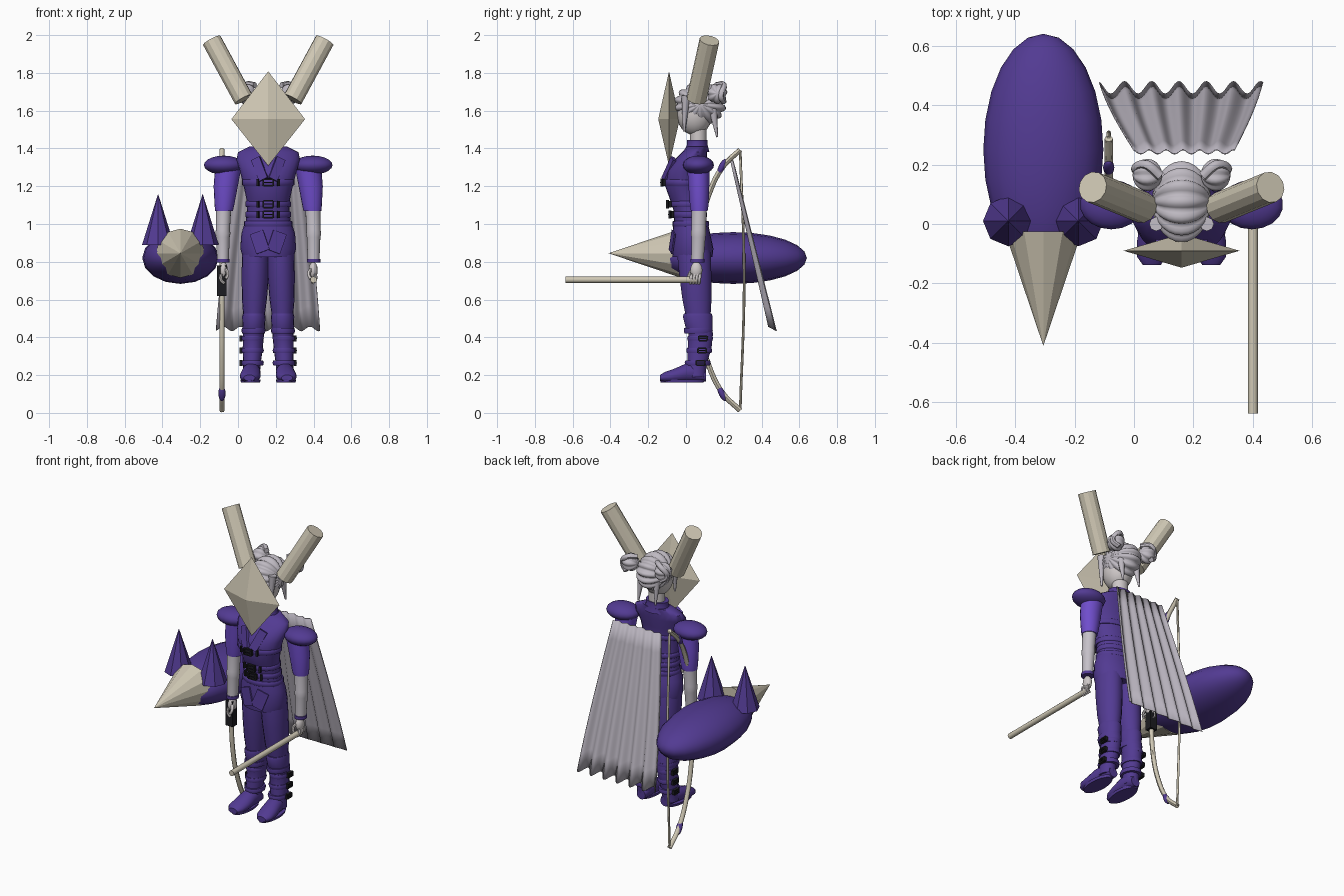
import bpy, math
from mathutils import Vector, Matrix

if "Cube" in bpy.data.objects:
    bpy.data.objects.remove(bpy.data.objects["Cube"])

CX = 0.16  # middle of the figure


def material(name, r, g, b):
    m = bpy.data.materials.new(name)
    m.use_nodes = True
    m.diffuse_color = (r, g, b, 1)
    m.node_tree.nodes["Principled BSDF"].inputs["Base Color"].default_value = (r, g, b, 1)
    return m


PURPLE = material("deep_purple", 0.085, 0.043, 0.29)
VIOLET = material("bright_violet", 0.16, 0.075, 0.60)
BEIGE = material("bone_beige", 0.63, 0.58, 0.46)
HAIR = material("silver_hair", 0.52, 0.49, 0.54)
CLOTH = material("cape_grey", 0.47, 0.44, 0.50)
SLEEVE = material("pale_sleeve", 0.56, 0.53, 0.58)
SKIN = material("pale_skin", 0.62, 0.58, 0.58)
BLACK = material("black_leather", 0.012, 0.012, 0.015)


def finish(ob, name, mat, angle=45):
    ob.name = name
    ob.data.materials.clear()
    ob.data.materials.append(mat)
    bpy.ops.object.select_all(action='DESELECT')
    ob.select_set(True)
    bpy.context.view_layer.objects.active = ob
    if angle:
        bpy.ops.object.shade_smooth_by_angle(angle=math.radians(angle))
    return ob


def mesh(name, verts, faces, mat, angle=45):
    me = bpy.data.meshes.new(name)
    me.from_pydata(verts, [], faces)
    ob = bpy.data.objects.new(name, me)
    bpy.context.collection.objects.link(ob)
    return finish(ob, name, mat, angle)


def loft(name, rings, mat, axis='Z', n=18, angle=45):
    """Rings are (position, centre x, other centre, radius x, other radius)."""
    verts, faces = [], []
    for p, cx, co, rx, ro in rings:
        for i in range(n):
            a = 2 * math.pi * i / n
            u, w = cx + rx * math.cos(a), co + ro * math.sin(a)
            verts.append((u, w, p) if axis == 'Z' else (u, p, w))
    for k in range(len(rings) - 1):
        for i in range(n):
            j = (i + 1) % n
            faces.append((k*n + i, k*n + j, k*n + n + j, k*n + n + i))
    faces += [tuple(reversed(range(n))), tuple(range(len(verts) - n, len(verts)))]
    ob = mesh(name, verts, faces, mat, angle)
    bpy.ops.object.mode_set(mode='EDIT')
    bpy.ops.mesh.select_all(action='SELECT')
    bpy.ops.mesh.normals_make_consistent(inside=False)
    bpy.ops.object.mode_set(mode='OBJECT')
    return ob


def ball(name, loc, size, mat, seg=16, rings=10, rot=(0, 0, 0)):
    bpy.ops.mesh.primitive_uv_sphere_add(segments=seg, ring_count=rings, location=loc, rotation=rot)
    bpy.context.object.scale = size
    return finish(bpy.context.object, name, mat)


def box(name, loc, size, mat, rot=(0, 0, 0)):
    bpy.ops.mesh.primitive_cube_add(size=1, location=loc, rotation=rot)
    bpy.context.object.scale = size
    return finish(bpy.context.object, name, mat, 0)


def rod(name, a, b, r1, r2, mat, n=12, angle=45):
    a, b = Vector(a), Vector(b)
    bpy.ops.mesh.primitive_cone_add(vertices=n, radius1=r1, radius2=r2, depth=(b - a).length,
                                    location=(a + b) / 2, rotation=(b - a).to_track_quat('Z', 'Y').to_euler())
    return finish(bpy.context.object, name, mat, angle)


def tube(name, pts, r, mat):
    cu = bpy.data.curves.new(name, 'CURVE')
    cu.dimensions, cu.bevel_depth, cu.bevel_resolution = '3D', r, 2
    cu.resolution_u, cu.use_fill_caps = 5, True
    sp = cu.splines.new('BEZIER')
    sp.bezier_points.add(len(pts) - 1)
    for bp, p in zip(sp.bezier_points, pts):
        bp.co, bp.handle_left_type, bp.handle_right_type = p, 'AUTO', 'AUTO'
    ob = bpy.data.objects.new(name, cu)
    bpy.context.collection.objects.link(ob)
    bpy.ops.object.select_all(action='DESELECT')
    ob.select_set(True)
    bpy.context.view_layer.objects.active = ob
    bpy.ops.object.convert(target='MESH')
    return finish(bpy.context.object, name, mat)


def ridged_ball(name, loc, size, mat, ridges, depth, seg=60, rings=14):
    """Sphere with its poles along x and raised locks running between them."""
    ob = ball(name, loc, size, mat, seg, rings, (0, math.pi / 2, 0))
    for v in ob.data.vertices:
        a = math.atan2(v.co.y, v.co.x)
        v.co *= 1 - depth * (1 - abs(math.cos(a * ridges / 2))) * math.hypot(v.co.x, v.co.y)
    return ob


def buckle(name, loc, w, h, rot=(0, 0, 0)):
    M = Matrix.Translation(loc) @ Matrix.Rotation(rot[2], 4, 'Z')
    for s in (-1, 1):
        box(name + "_bar", M @ Vector((s*w, 0, 0)), (0.009, 0.016, 2*h), BLACK, rot)
        box(name + "_rail", M @ Vector((0, 0, s*h)), (2*w, 0.016, 0.008), BLACK, rot)
    box(name + "_pin", loc, (2*w, 0.018, 0.006), BLACK, rot)


# Jacket, skirt, collar and neck
loft("jacket", [(z, CX, cy, rx, ry) for z, cy, rx, ry in (
    (0.90, .03, .130, .095), (0.98, .025, .125, .09), (1.06, .02, .112, .082), (1.13, .005, .115, .09),
    (1.20, -.01, .130, .10), (1.28, -.005, .150, .10), (1.34, .025, .168, .085), (1.38, .045, .160, .065),
    (1.41, .06, .10, .055))], PURPLE, n=24)
loft("jacket_skirt", [(0.825, CX, .035, .135, .105), (0.87, CX, .035, .148, .11),
                      (0.95, CX, .028, .142, .10), (1.0, CX, .025, .126, .092)], PURPLE, n=24)
loft("collar", [(1.38, CX, .055, .085, .07), (1.42, CX, .06, .07, .055), (1.445, CX, .06, .072, .055)], PURPLE)
loft("neck", [(1.40, CX, .065, .05, .045), (1.55, CX, .065, .048, .045)], SKIN)
for z, rx, cy, ry in ((1.0, .129, .025, .096), (1.05, .12, .02, .09), (1.105, .12, .01, .092), (1.22, .14, -.01, .106)):
    loft("body_strap", [(z - .016, CX, cy, rx - .004, ry - .004), (z - .012, CX, cy, rx, ry),
                        (z + .012, CX, cy, rx, ry), (z + .016, CX, cy, rx - .004, ry - .004)], PURPLE, n=24)
for z, y in ((1.05, -.085), (1.105, -.098), (1.22, -.128)):
    buckle("body_buckle", (CX, y, z), .026, .018)
    for s in (-1, 1):
        box("strap_loop", (CX + s*.055, y + .012, z), (.012, .014, .036), BLACK, (0, 0, s*.3))
for s in (-1, 1):
    box("skirt_flap", (CX + s*.045, -.073, .905), (.075, .008, .11), PURPLE, (-.08, s*.35, s*.2))
    box("lapel", (CX + s*.045, -.09, 1.29), (.05, .02, .13), PURPLE, (-.3, s*.45, s*.25))

for s in (-1, 1):
    def X(o):
        return CX + s * o

    # Trousers and tall boots
    loft("trouser_leg", [(.50, X(.076), .065, .055, .065), (.60, X(.073), .058, .066, .078),
                         (.72, X(.069), .05, .072, .086), (.84, X(.066), .042, .073, .09),
                         (.93, X(.06), .035, .06, .08)], PURPLE)
    loft("boot_shaft", [(.19, X(.09), .055, .045, .05), (.26, X(.086), .058, .046, .052),
                        (.34, X(.082), .072, .053, .064), (.42, X(.078), .078, .056, .066),
                        (.44, X(.077), .07, .058, .07), (.51, X(.076), .062, .062, .08),
                        (.525, X(.076), .062, .058, .075)], PURPLE)
    loft("boot_cuff", [(.42, X(.078), .065, .06, .074), (.435, X(.078), .065, .064, .078),
                       (.45, X(.078), .065, .061, .076)], PURPLE)
    loft("boot_foot", [(.105, X(.083), .195, .03, .03), (.06, X(.085), .215, .044, .052),
                       (0, X(.09), .212, .05, .05), (-.06, X(.095), .197, .055, .038),
                       (-.11, X(.1), .19, .05, .028), (-.138, X(.1), .185, .03, .016)], PURPLE, 'Y')
    loft("boot_sole", [(.16, X(.094), -.02, .05, .115), (.176, X(.094), -.02, .054, .12)], PURPLE)
    for z, cy in ((.265, .062), (.33, .07), (.395, .075)):
        loft("boot_strap", [(z - .013, X(.083), cy, .056, .066), (z, X(.083), cy, .06, .07),
                            (z + .013, X(.083), cy, .056, .066)], PURPLE)
        buckle("boot_buckle", (X(.143), cy + .015, z), .022, .012, (0, 0, math.pi / 2))

    # Shoulder pads, sleeves and hands
    ball("shoulder_pad", (X(.236), .065, 1.312), (.106, .083, .05), PURPLE, 18, 10)
    loft("upper_sleeve", [(1.07, X(.234), .07, .047, .045), (1.10, X(.232), .07, .052, .05),
                          (1.20, X(.225), .068, .064, .056), (1.31, X(.21), .065, .07, .06)], VIOLET)
    loft("lower_sleeve", [(.80, X(.240), .06, .031, .033), (.93, X(.24), .066, .036, .038),
                          (.95, X(.24), .066, .04, .041), (.97, X(.24), .067, .037, .039),
                          (1.08, X(.236), .07, .04, .04)], SLEEVE)
    loft("wrist_band", [(.795, X(.24), .06, .036, .038), (.815, X(.24), .06, .036, .038)], PURPLE)
    ball("palm", (X(.238), .055, .755), (.024, .032, .045), SKIN, 12, 8)
    for i in range(4):
        y = .03 + i * .015
        tube("finger", [(X(.25), y, .735), (X(.25), y - .004, .705), (X(.232), y - .006, .685)], .0085, SKIN)
    tube("thumb", [(X(.225), .035, .76), (X(.215), .018, .735), (X(.225), .012, .71)], .009, SKIN)

    # Horn cylinders and hair buns
    rod("horn_cylinder", (X(.13), .055, 1.66), (X(.299), .124, 1.972), .053, .053, BEIGE, 12, 20)
    ridged_ball("hair_bun", (X(.115), .165, 1.69), (.055, .055, .05), HAIR, 7, .2, 42, 10)
    tube("hair_bun_lock", [(X(.07), .16, 1.735), (X(.12), .2, 1.735), (X(.155), .185, 1.68),
                           (X(.12), .2, 1.645)], .016, HAIR)
    rod("side_lock", (X(.085), .0, 1.68), (X(.075), -.01, 1.49), .024, .006, HAIR, 8)
    rod("nape_lock", (X(.055), .14, 1.62), (X(.06), .165, 1.46), .025, .005, HAIR, 8)

# Head, hair and mask
ball("head", (CX, .045, 1.585), (.085, .095, .115), SKIN, 20, 12)
ridged_ball("hair_cap", (CX, .075, 1.635), (.115, .14, .10), HAIR, 14, .14, 84, 14)
rod("face_mask_top", (CX, -.09, 1.555), (CX, -.09, 1.807), 1, 0, BEIGE, 4, 0)
for ob, s in ((bpy.context.object, 1),):
    bpy.data.objects.remove(ob)
mask = [(CX - .195, -.09, 1.555), (CX, -.147, 1.555), (CX + .195, -.09, 1.555), (CX, -.033, 1.555),
        (CX, -.09, 1.808), (CX, -.09, 1.308)]
mesh("face_mask", mask, [f for i in range(4) for f in ((i, (i + 1) % 4, 4), ((i + 1) % 4, i, 5))], BEIGE, 0)

# Pleated cape
nu, nv = 72, 8
verts = []
for j in range(nv + 1):
    v = j / nv
    for i in range(nu + 1):
        u = i / nu
        wave = math.cos(u * 12 * math.pi + .6)
        flare = math.sin(v * math.pi / 2) * .4 + v * .6
        verts.append((.0 + .34*u + flare * (-.115 + .21*u), .245 + .215*v + (.007 + .014*v) * wave,
                      1.335 - v * (.89 + .012 * wave)))
cape = mesh("cape", verts, [(a, a + 1, a + nu + 2, a + nu + 1) for j in range(nv) for i in range(nu)
                            for a in [j * (nu + 1) + i]], CLOTH)
cape.modifiers.new("thickness", 'SOLIDIFY').thickness = .004

# Staff in the left hand
rod("staff", (.40, .06, .705), (.40, -.637, .705), .017, .017, BEIGE, 12)

# Bow in the right hand
BX = -.085
half = [(.055, 0), (.07, .25), (.12, .45), (.195, .60), (.287, .69)]
path = [(BX, y, .703 - d) for y, d in reversed(half)] + [(BX, y, .703 + d) for y, d in half[1:]]
tube("bow_limbs", path, .014, BEIGE)
tube("bow_string", [(BX, .287, .015), (BX, .308, .703), (BX, .287, 1.39)], .007, BEIGE)
box("bow_grip", (BX, .055, .70), (.05, .045, .16), BLACK)
for s in (-1, 1):
    ball("bow_ring", (BX, .19, .703 + s*.6), (.019, .017, .045), PURPLE, 12, 8, (-s*.45, 0, 0))

# Floating companion: egg body, beak and pointed ears
EX = -.305
ball("companion_body", (EX, .25, .82), (.202, .137, .39), PURPLE, 16, 12, (math.pi / 2, 0, 0))
rod("companion_beak", (EX, -.025, .845), (EX, -.41, .845), .13, 0, BEIGE, 12, 0)
for s in (-1, 1):
    rod("companion_ear", (EX + s*.118, .01, .89), (EX + s*.118, .01, 1.16), .085, 0, PURPLE, 8, 0)
